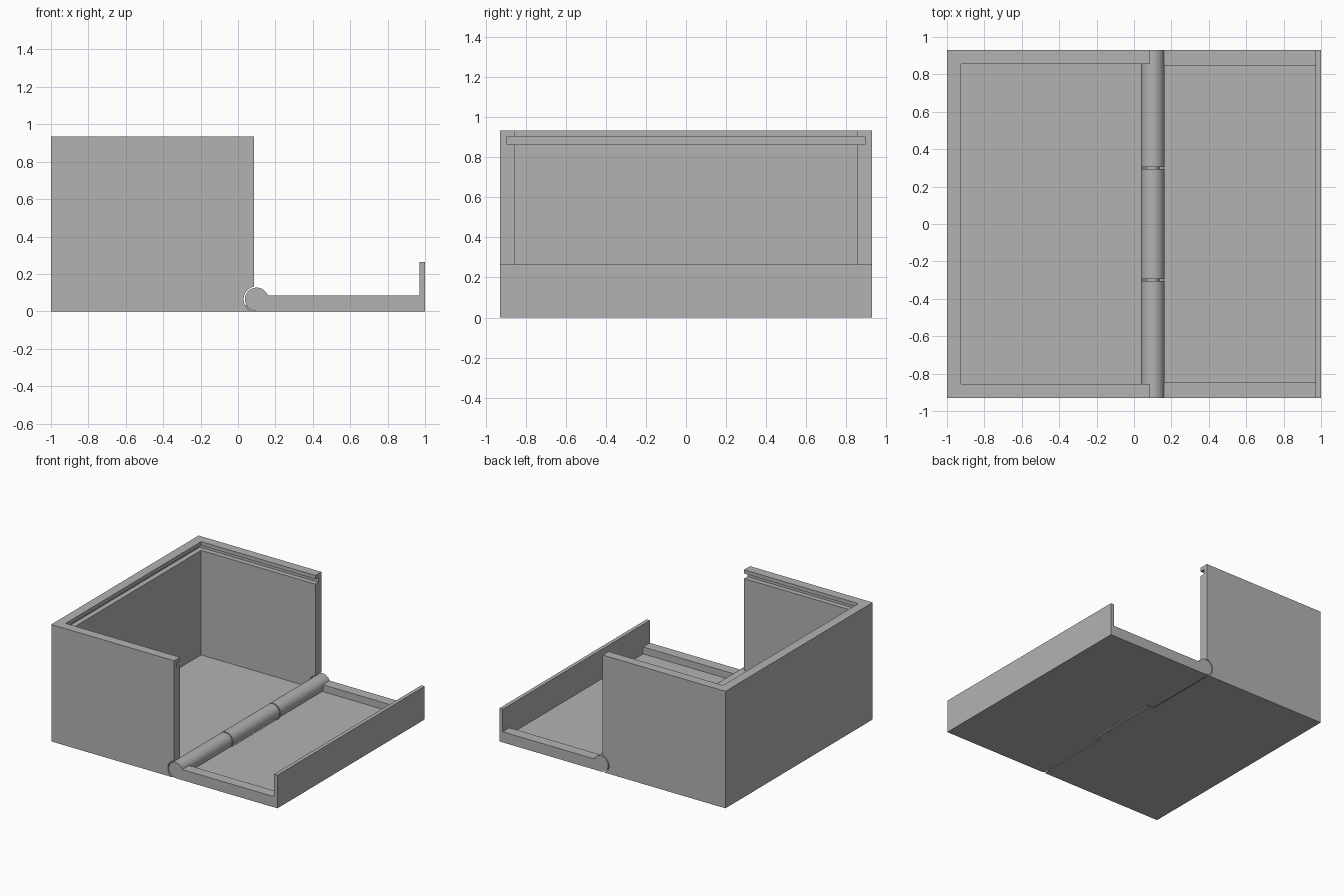
import bpy
import bmesh
import math

cube = bpy.data.objects.get("Cube")
if cube:
    bpy.data.objects.remove(cube, do_unlink=True)

# Single flat colour
GREY = (0.45, 0.45, 0.45, 1.0)
grey = bpy.data.materials.new("light_grey")
grey.use_nodes = True
grey.diffuse_color = GREY
grey.node_tree.nodes["Principled BSDF"].inputs["Base Color"].default_value = GREY

# Main dimensions
HALF = 0.93        # half depth of box and lid
INNER = 0.855      # half depth of the cavity
FLOOR = 0.03
HINGE_X, HINGE_Z = 0.10, 0.064
BARREL_R, CLEAR_R = 0.063, 0.07
SPLIT, GAP = 0.30, 0.005


def extrude_y(name, profile, y0, y1):
    """Solid from an (x, z) outline extruded along y."""
    bm = bmesh.new()
    face = bm.faces.new([bm.verts.new((x, y0, z)) for x, z in profile])
    moved = bmesh.ops.extrude_face_region(bm, geom=[face])["geom"]
    verts = [v for v in moved if isinstance(v, bmesh.types.BMVert)]
    bmesh.ops.translate(bm, vec=(0, y1 - y0, 0), verts=verts)
    bmesh.ops.recalc_face_normals(bm, faces=bm.faces)
    mesh = bpy.data.meshes.new(name)
    bm.to_mesh(mesh)
    bm.free()
    mesh.materials.append(grey)
    obj = bpy.data.objects.new(name, mesh)
    bpy.context.collection.objects.link(obj)
    return obj


def block(name, x0, x1, y0, y1, z0, z1):
    return extrude_y(name, [(x0, z0), (x1, z0), (x1, z1), (x0, z1)], y0, y1)


def rod(name, radius, y0, y1, sides=64):
    """Round bar on the hinge axis."""
    angles = [2 * math.pi * i / sides for i in range(sides)]
    ring = [(HINGE_X + radius * math.cos(a), HINGE_Z + radius * math.sin(a)) for a in angles]
    return extrude_y(name, ring, y0, y1)


def combine(target, tool, operation):
    """Apply a boolean and discard the tool."""
    mod = target.modifiers.new("shape", "BOOLEAN")
    mod.operation = operation
    mod.solver = "EXACT"
    mod.object = tool
    bpy.context.view_layer.objects.active = target
    bpy.ops.object.modifier_apply(modifier=mod.name)
    bpy.data.objects.remove(tool, do_unlink=True)


def smooth(obj):
    bpy.ops.object.select_all(action="DESELECT")
    obj.select_set(True)
    bpy.context.view_layer.objects.active = obj
    bpy.ops.object.shade_smooth_by_angle(angle=math.radians(25))


# Box: open on top and on the hinge side, with a groove below the rim
box = block("box_body", -1, 0.085, -HALF, HALF, 0, 0.935)
combine(box, block("cavity", -0.925, 0.3, -INNER, INNER, FLOOR, 1.2), "DIFFERENCE")
combine(box, block("groove", -0.965, 0.3, -0.895, 0.895, 0.865, 0.905), "DIFFERENCE")
for y0, y1 in ((-1, -SPLIT + GAP), (SPLIT - GAP, 1)):
    combine(box, rod("clearance", CLEAR_R, y0, y1), "DIFFERENCE")

# Middle knuckle and the tongue joining it to the box floor
knuckle = rod("middle_knuckle", BARREL_R, -SPLIT + GAP, SPLIT - GAP)
combine(knuckle, block("tongue", 0.02, HINGE_X, -SPLIT + GAP, SPLIT - GAP, 0, FLOOR), "UNION")
combine(box, knuckle, "UNION")
smooth(box)

# Lid: recessed panel with side rails and an upright flange
lid = extrude_y("lid", [(HINGE_X, 0), (1, 0), (1, 0.265), (0.97, 0.265),
                        (0.97, 0.085), (HINGE_X, 0.085)], -HALF, HALF)
combine(lid, block("recess", 0, 0.97, -0.845, 0.845, FLOOR, 0.2), "DIFFERENCE")
combine(lid, rod("clearance", CLEAR_R, -SPLIT - GAP, SPLIT + GAP), "DIFFERENCE")
combine(lid, block("corner_trim", 0, 0.13, -SPLIT - GAP, SPLIT + GAP, -0.1, 0.2), "DIFFERENCE")

# Outer knuckles fixed to the lid
for y0, y1 in ((-HALF, -SPLIT - GAP), (SPLIT + GAP, HALF)):
    combine(lid, rod("outer_knuckle", BARREL_R, y0, y1), "UNION")
smooth(lid)

# Pin bridging the knuckle gaps
pin = rod("hinge_pin", 0.035, -0.4, 0.4, 32)
smooth(pin)
